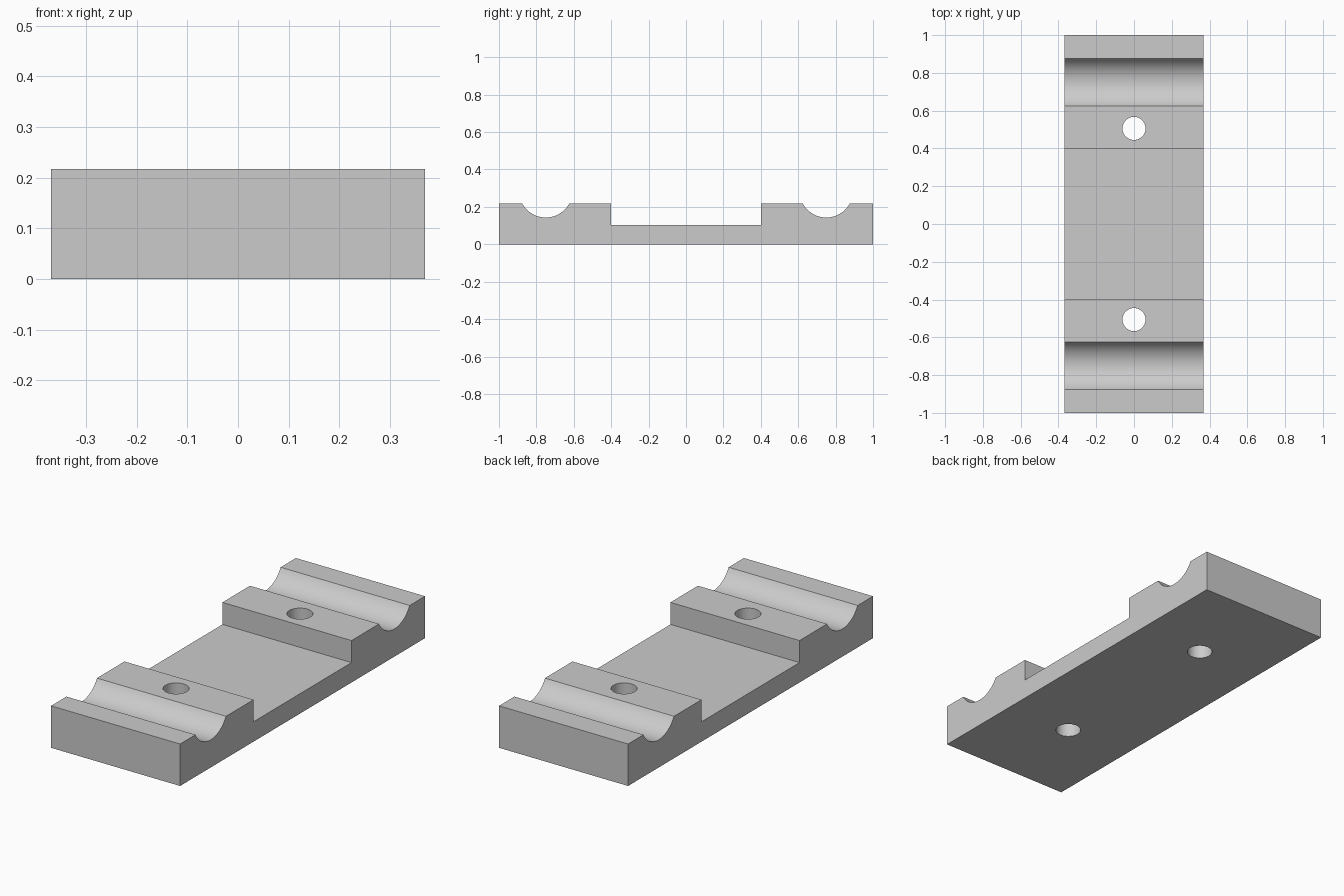
import bpy, bmesh, math

cube = bpy.data.objects.get("Cube")
if cube:
    bpy.data.objects.remove(cube, do_unlink=True)

HALF_WIDTH, TOP, FLOOR = 0.369, 0.217, 0.103
STEP_Y, HOLE_Y, HOLE_R = 0.4, 0.506, 0.061
GROOVE_Y, GROOVE_HALF, GROOVE_DEPTH = 0.75, 0.125, 0.074
ARC_STEPS = 24

grey = bpy.data.materials.new("plain grey")
grey.use_nodes = True
colour = (0.6, 0.6, 0.6, 1)
grey.diffuse_color = colour
grey.node_tree.nodes["Principled BSDF"].inputs["Base Color"].default_value = colour

# Side profile of one half: step, then round groove, then end wall
radius = (GROOVE_HALF ** 2 + GROOVE_DEPTH ** 2) / (2 * GROOVE_DEPTH)
centre_z = TOP - GROOVE_DEPTH + radius
spread = math.asin(GROOVE_HALF / radius)
half = [(STEP_Y, FLOOR), (STEP_Y, TOP)]
for i in range(ARC_STEPS + 1):
    a = spread * (2 * i / ARC_STEPS - 1)
    half.append((GROOVE_Y + radius * math.sin(a), centre_z - radius * math.cos(a)))
half += [(1, TOP), (1, 0)]
profile = half + [(-y, z) for y, z in reversed(half)]

# Clamp block: profile extruded across the width
bm = bmesh.new()
face = bm.faces.new([bm.verts.new((-HALF_WIDTH, y, z)) for y, z in profile])
extruded = bmesh.ops.extrude_face_region(bm, geom=[face])["geom"]
bmesh.ops.translate(bm, vec=(2 * HALF_WIDTH, 0, 0),
                    verts=[v for v in extruded if isinstance(v, bmesh.types.BMVert)])
bmesh.ops.recalc_face_normals(bm, faces=bm.faces)
mesh = bpy.data.meshes.new("clamp_block")
bm.to_mesh(mesh)
bm.free()
mesh.materials.append(grey)
block = bpy.data.objects.new("clamp_block", mesh)
bpy.context.collection.objects.link(block)
bpy.context.view_layer.objects.active = block

# Screw holes straight through both raised lands
for side in (-1, 1):
    bpy.ops.mesh.primitive_cylinder_add(vertices=48, radius=HOLE_R, depth=1,
                                        location=(0, side * HOLE_Y, 0))
    cutter = bpy.context.object
    cutter.name = "hole_cutter"
    cutter.hide_render = True
    cutter.data.materials.append(grey)
    bpy.context.view_layer.objects.active = block
    cut = block.modifiers.new("screw_hole", 'BOOLEAN')
    cut.operation = 'DIFFERENCE'
    cut.solver = 'EXACT'
    cut.object = cutter
    bpy.ops.object.modifier_apply(modifier=cut.name)
    bpy.data.objects.remove(cutter, do_unlink=True)

# Smooth the grooves and holes, keep the edges sharp
bpy.ops.object.select_all(action='DESELECT')
block.select_set(True)
bpy.context.view_layer.objects.active = block
bpy.ops.object.shade_smooth_by_angle(angle=math.radians(30))
